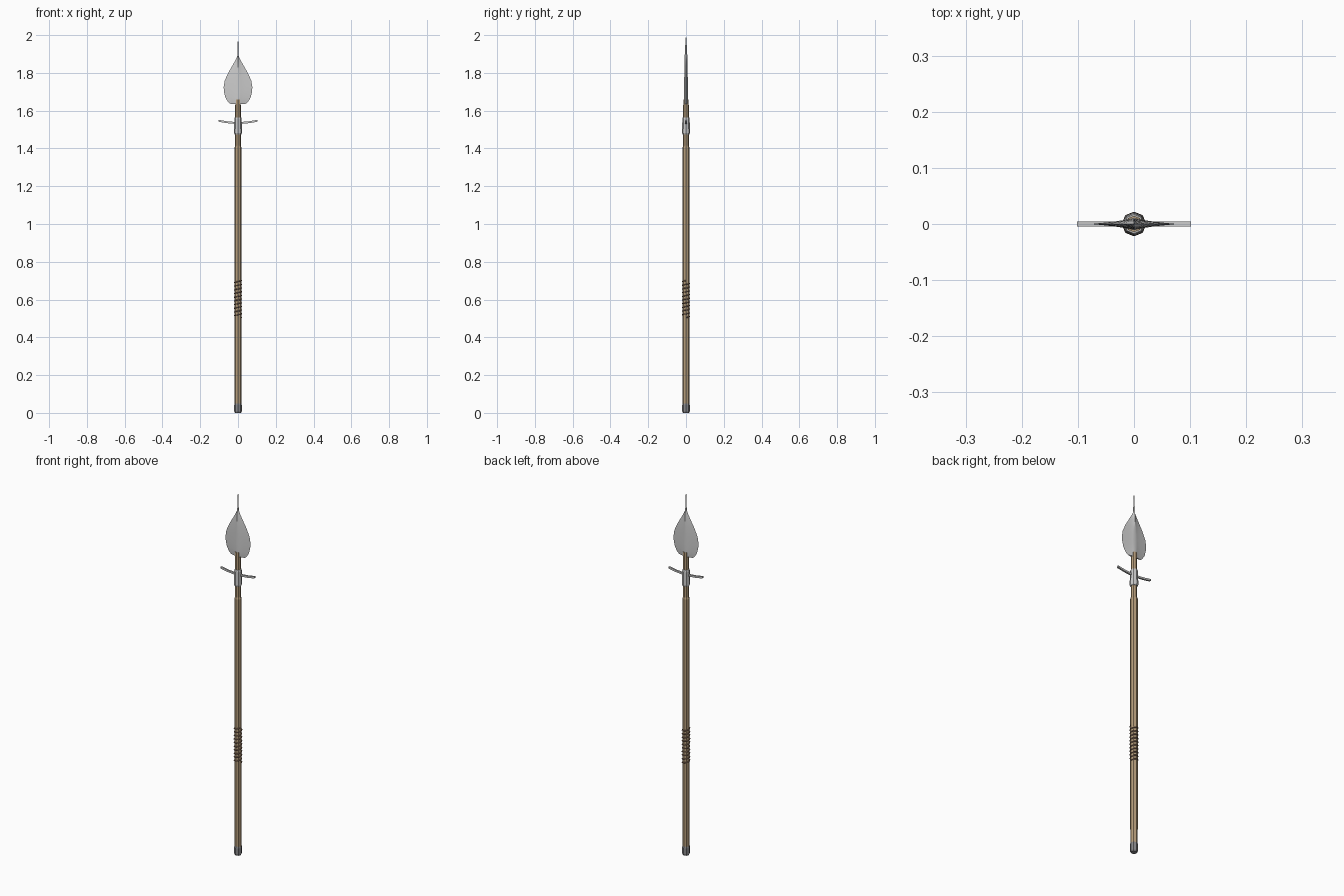
import bpy, math

if "Cube" in bpy.data.objects:
    bpy.data.objects.remove(bpy.data.objects["Cube"])


def paint(ob, name, col):
    m = bpy.data.materials.get(name) or bpy.data.materials.new(name)
    m.diffuse_color = (*col, 1)
    m.use_nodes = True
    m.node_tree.nodes["Principled BSDF"].inputs["Base Color"].default_value = m.diffuse_color
    ob.data.materials.append(m)


def mesh_object(name, verts, faces):
    me = bpy.data.meshes.new(name)
    me.from_pydata(verts, [], faces)
    ob = bpy.data.objects.new(name, me)
    bpy.context.collection.objects.link(ob)
    return ob


def loft(name, rings):
    # skin equal-sized rings of points and cap both ends
    n = len(rings[0])
    verts = [p for r in rings for p in r]
    faces = [(k*n + i, k*n + (i+1) % n, (k+1)*n + (i+1) % n, (k+1)*n + i)
             for k in range(len(rings)-1) for i in range(n)]
    faces += [tuple(reversed(range(n))), tuple(range(len(verts)-n, len(verts)))]
    return mesh_object(name, verts, faces)


def turned(name, profile, n=8):
    return loft(name, [[(r*math.cos(2*math.pi*i/n), r*math.sin(2*math.pi*i/n), z)
                        for i in range(n)] for r, z in profile])


WOOD, STEEL, DARK, CORD = (.47, .34, .2), (.55, .56, .58), (.25, .25, .26), (.2, .12, .08)

# wooden shaft, stepped thinner below the head
paint(turned("shaft", [(.018, .03), (.0185, .7), (.0185, 1.405), (.015, 1.415), (.0145, 1.66)]),
      "wood", WOOD)

# butt cap
paint(turned("butt_cap", [(.016, 0), (.02, .008), (.02, .042), (.018, .05)]), "dark_metal", DARK)

# collar
paint(turned("collar", [(.018, 1.475), (.021, 1.482), (.0195, 1.555), (.017, 1.565)]),
      "steel", STEEL)

# cross bar, tips bent upward
bar = []
for x in (-.102, -.06, -.02, .02, .06, .102):
    z = 1.535 + .011*(x/.1)**2
    bar.append([(x, y, z + dz) for y, dz in
                ((-.0045, -.005), (.0045, -.005), (.0045, .005), (-.0045, .005))])
paint(loft("cross_bar", bar), "steel", STEEL)

# leaf blade with a hollow-ground section, running into a thin spike
outline = [(1.636, .040, .011), (1.645, .052, .011), (1.67, .067, .011), (1.70, .074, .0105),
           (1.725, .076, .010), (1.76, .070, .0095), (1.80, .052, .009), (1.84, .029, .008),
           (1.87, .012, .0075), (1.89, .0035, .007), (1.94, .002, .0045), (2.0, .0004, .0004)]
rings = []
for z, w, t in outline:
    half = [(1, 0), (.5, .38), (.18, .72), (0, 1), (-.18, .72), (-.5, .38)]
    rings.append([(s*a*w, s*b*t, z) for s in (1, -1) for a, b in half])
blade = loft("blade", rings)
paint(blade, "steel", STEEL)
bpy.context.view_layer.objects.active = blade
blade.select_set(True)
bpy.ops.object.shade_smooth_by_angle(angle=math.radians(30))
blade.select_set(False)

# cord grip wound around the shaft
turns, seg = 10, 8
path = [(.0185*math.cos(2*math.pi*i/seg), .0185*math.sin(2*math.pi*i/seg),
         .505 + .195*i/(turns*seg)) for i in range(turns*seg + 1)]
cu = bpy.data.curves.new("grip_cord", "CURVE")
cu.dimensions = "3D"
cu.bevel_depth = .0035
cu.bevel_resolution = 1
cu.use_fill_caps = True
sp = cu.splines.new("POLY")
sp.points.add(len(path) - 1)
for p, co in zip(sp.points, path):
    p.co = (*co, 1)
cord = bpy.data.objects.new("grip_cord", cu)
bpy.context.collection.objects.link(cord)
paint(cord, "cord", CORD)
